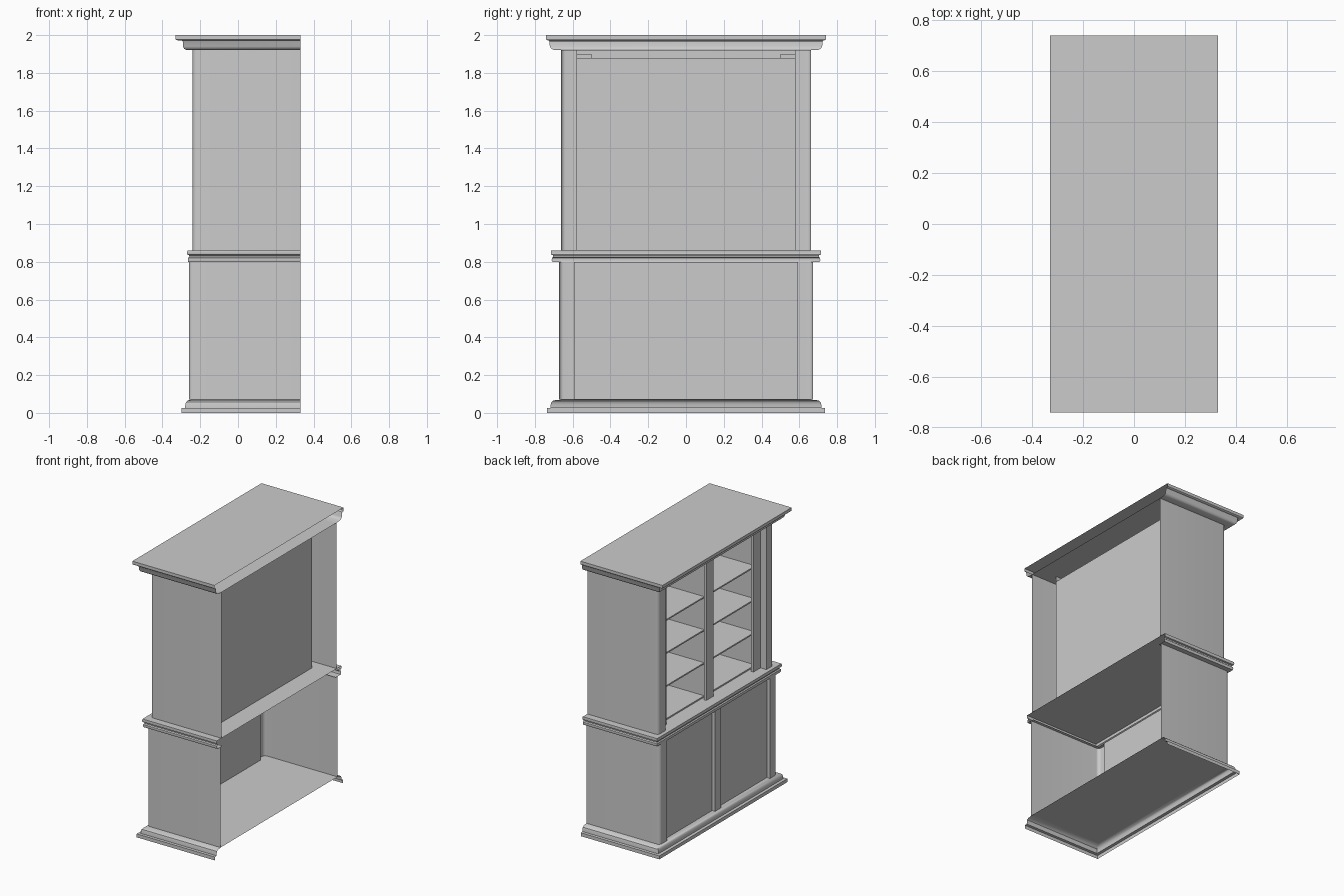
import bpy, math

if "Cube" in bpy.data.objects:
    bpy.data.objects.remove(bpy.data.objects["Cube"])

BACK = 0.33          # open rear side of the cabinet


def mesh_object(name, verts, faces, smooth=False):
    me = bpy.data.meshes.new(name)
    me.from_pydata(verts, [], faces)
    me.update()
    ob = bpy.data.objects.new(name, me)
    bpy.context.collection.objects.link(ob)
    if smooth:
        bpy.ops.object.select_all(action='DESELECT')
        ob.select_set(True)
        bpy.context.view_layer.objects.active = ob
        bpy.ops.object.shade_smooth_by_angle(angle=math.radians(35))
    return ob


def box(name, x0, x1, y0, y1, z0, z1):
    v = [(x, y, z) for x in (x0, x1) for y in (y0, y1) for z in (z0, z1)]
    f = [(0, 1, 3, 2), (4, 6, 7, 5), (0, 4, 5, 1),
         (2, 3, 7, 6), (0, 2, 6, 4), (1, 5, 7, 3)]
    return mesh_object(name, v, f)


def board(name, x0, x1, y, z):
    """Single-sheet horizontal board, symmetric in y."""
    v = [(x0, -y, z), (x1, -y, z), (x1, y, z), (x0, y, z)]
    return mesh_object(name, v, [(0, 1, 2, 3)])


def moulding(name, profile):
    """Mitred sweep round three sides; profile = (front depth, half width, z)."""
    v, f = [], []
    for x, y, z in profile:
        v += [(BACK, -y, z), (-x, -y, z), (-x, y, z), (BACK, y, z)]
    for i in range(len(profile) - 1):
        for j in range(3):
            a = i * 4 + j
            f.append((a, a + 4, a + 5, a + 1))
    return mesh_object(name, v, f, True)


def side_wall(name, front, y, inner_y, inner_x, z0, z1, side):
    """Side sheet that rounds the front corner and returns into the opening."""
    r = 0.024
    path = [(BACK, y)]
    for i in range(7):
        a = math.radians(15 * i)
        path.append((front + r - r * math.sin(a), y - r + r * math.cos(a)))
    path += [(front, inner_y), (inner_x, inner_y)]
    n = len(path)
    v = [(px, side * py, z) for z in (z0, z1) for px, py in path]
    f = []
    for i in range(n - 1):
        q = (i, i + n, i + n + 1, i + 1)
        f.append(q if side < 0 else q[::-1])
    return mesh_object(name, v, f, True)


# Mouldings: base plinth, waist and cornice
moulding("base_moulding", [
    (.30, .735, 0), (.30, .735, .025), (.28, .717, .027), (.279, .716, .045),
    (.275, .713, .057), (.266, .702, .066), (.25, .66, .07)])
moulding("waist_moulding", [
    (.24, .65, .80), (.264, .708, .80), (.266, .711, .808), (.265, .71, .82),
    (.258, .703, .826), (.259, .704, .834), (.268, .713, .838), (.27, .716, .847),
    (.268, .714, .86)])
moulding("cornice_moulding", [
    (.23, .65, 1.92), (.275, .70, 1.922), (.285, .713, 1.928), (.291, .721, 1.94),
    (.292, .723, 1.966), (.298, .727, 1.972), (.325, .735, 1.973), (.33, .741, 1.978),
    (.33, .741, 2.0)])

# Horizontal boards
board("floor_board", -.255, BACK, .67, .07)
board("waist_board", -.268, BACK, .714, .86)
board("ceiling_board", -.235, BACK, .66, 1.92)
board("top_board", -.33, BACK, .741, 2.0)

# Side walls with rounded front corners, and display niche sides
for side, tag in ((-1, "near"), (1, "far")):
    side_wall("lower_side_" + tag, -.26, .672, .592, -.235, .07, .80, side)
    side_wall("upper_side_" + tag, -.24, .662, .58, .19, .86, 1.92, side)
    # Door stile just inside the upper opening
    box("door_stile_" + tag, -.192, -.172, *sorted((side * .50, side * .58)), .86, 1.90)

# Lower front panel and centre post
mesh_object("lower_panel",
            [(-.235, -.592, .07), (-.235, .592, .07), (-.235, .592, .80), (-.235, -.592, .80)],
            [(0, 3, 2, 1)])
box("lower_centre_post", -.258, -.235, -.035, .035, .07, .80)

# Upper niche: back, top, header rail, centre post and divider
mesh_object("niche_back",
            [(.19, -.58, .86), (.19, .58, .86), (.19, .58, 1.88), (.19, -.58, 1.88)],
            [(0, 3, 2, 1)])
board("niche_top", -.19, .19, .58, 1.88)
box("header_rail", -.21, -.19, -.58, .58, 1.88, 1.92)
box("upper_centre_post", -.192, -.172, -.04, .04, .86, 1.88)
box("niche_divider", -.172, .19, -.006, .006, .86, 1.88)

# Shelves in both bays
for i in range(4):
    z = .87 + .24 * i
    for y0, y1, tag in ((-.58, -.006, "near"), (.006, .58, "far")):
        box(f"shelf_{tag}_{i + 1}", -.15, .19, y0, y1, z - .01, z)
